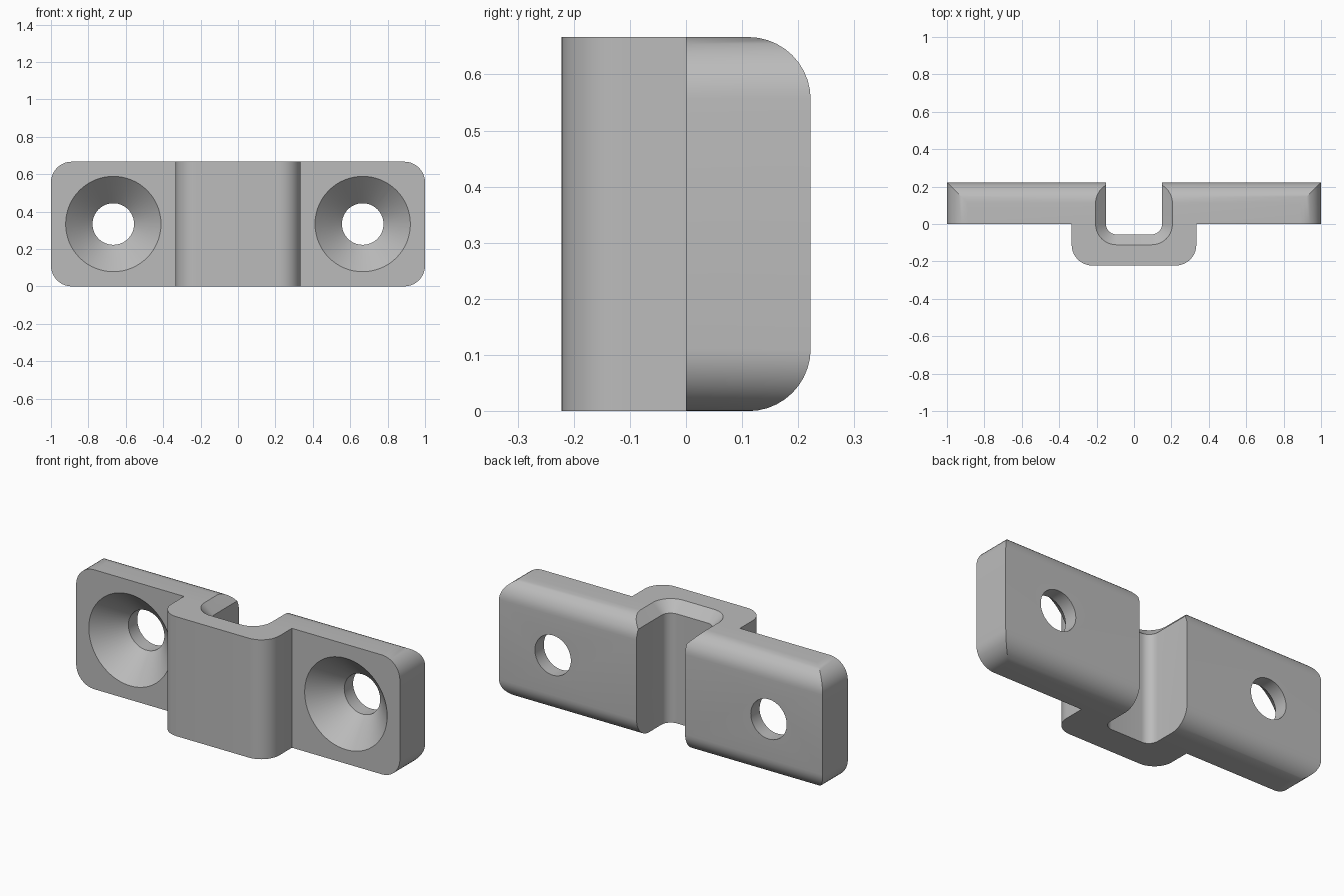
import bpy
import bmesh
from math import cos, sin, pi, radians
from mathutils import Matrix, Vector

if "Cube" in bpy.data.objects:
    bpy.data.objects.remove(bpy.data.objects["Cube"], do_unlink=True)

U = 1 / 9              # base unit of the part
H = 6 * U              # height
T = 2 * U              # plate thickness
CH = U / 2             # chamfer on the channel rim

steel = bpy.data.materials.new("grey_metal")
steel.use_nodes = True
grey = (0.5, 0.5, 0.5, 1)
steel.diffuse_color = grey
steel.node_tree.nodes["Principled BSDF"].inputs["Base Color"].default_value = grey


def u_outline(half, bottom, radius, back, steps=10):
    """U-shaped outline, open end at y = back, with rounded corners at y = bottom."""
    pts = [(-half, back)]
    for side, start in ((-1, pi), (1, 1.5 * pi)):
        for i in range(steps + 1):
            a = start + i / steps * pi / 2
            pts.append((side * (half - radius) + radius * cos(a),
                        bottom + radius + radius * sin(a)))
    return pts + [(half, back)]


def loft(name, sections):
    """Closed solid through matching outlines stacked at given heights."""
    bm = bmesh.new()
    rings = [[bm.verts.new((x, y, z)) for x, y in pts] for z, pts in sections]
    bm.faces.new(rings[0][::-1])
    bm.faces.new(rings[-1])
    for low, high in zip(rings, rings[1:]):
        for i in range(len(low)):
            j = (i + 1) % len(low)
            bm.faces.new((low[i], low[j], high[j], high[i]))
    return finish(name, bm)


def finish(name, bm):
    bmesh.ops.recalc_face_normals(bm, faces=bm.faces[:])
    mesh = bpy.data.meshes.new(name)
    bm.to_mesh(mesh)
    bm.free()
    mesh.materials.append(steel)
    obj = bpy.data.objects.new(name, mesh)
    bpy.context.collection.objects.link(obj)
    return obj


def screw_cutter(name, x):
    """Countersunk hole running along y, wide end at the front."""
    hole, sink = U, 0.255
    depth = sink - hole
    over = 0.05
    bm = bmesh.new()
    rings = []
    for y, r in ((-over, sink + over), (depth, hole), (T + over, hole)):
        place = Matrix.Translation(Vector((x, y, H / 2))) @ Matrix.Rotation(pi / 2, 4, "X")
        rings.append(bmesh.ops.create_circle(bm, segments=64, radius=r, matrix=place)["verts"])
    bm.faces.new(rings[0])
    bm.faces.new(rings[-1])
    for a, b in zip(rings, rings[1:]):
        for i in range(len(a)):
            j = (i + 1) % len(a)
            bm.faces.new((a[i], a[j], b[j], b[i]))
    return finish(name, bm)


# Bracket body: two flat wings joined by a rounded hump
hump = u_outline(3 * U, -2 * U, U, 0)
outline = [(-1, T), (-1, 0)] + hump + [(1, 0), (1, T)]
bracket = loft("bracket", [(0, outline), (H, outline)])

# Round the outer wing corners
bm = bmesh.new()
bm.from_mesh(bracket.data)
corners = [e for e in bm.edges
           if all(abs(v.co.x) > 0.99 for v in e.verts)
           and abs(e.verts[0].co.z - e.verts[1].co.z) < 0.01]
bmesh.ops.bevel(bm, geom=corners, offset=U, segments=10, profile=0.5, affect="EDGES")
bm.to_mesh(bracket.data)
bm.free()

# Channel at the back, chamfered along its upper rim
half, floor, over = 0.15, -U / 2, 0.05


def channel_outline(grow):
    return u_outline(half + grow, floor - grow, U / 2 + grow, T + 0.1)


channel = loft("channel_cutter", [(-over, channel_outline(0)),
                                  (H - CH, channel_outline(0)),
                                  (H + over, channel_outline(CH + over))])

# Cut the channel and both screw holes
cutters = [channel, screw_cutter("left_hole_cutter", 6 * U),
           screw_cutter("right_hole_cutter", -6 * U)]
bpy.context.view_layer.objects.active = bracket
for cutter in cutters:
    cutter.hide_render = True
    mod = bracket.modifiers.new(cutter.name, "BOOLEAN")
    mod.operation = "DIFFERENCE"
    mod.solver = "EXACT"
    mod.object = cutter
    bpy.ops.object.modifier_apply(modifier=mod.name)
for cutter in cutters:
    bpy.data.objects.remove(cutter, do_unlink=True)

# Smooth the curved walls, keep the edges crisp
bpy.ops.object.select_all(action="DESELECT")
bracket.select_set(True)
bpy.ops.object.shade_smooth_by_angle(angle=radians(30))
